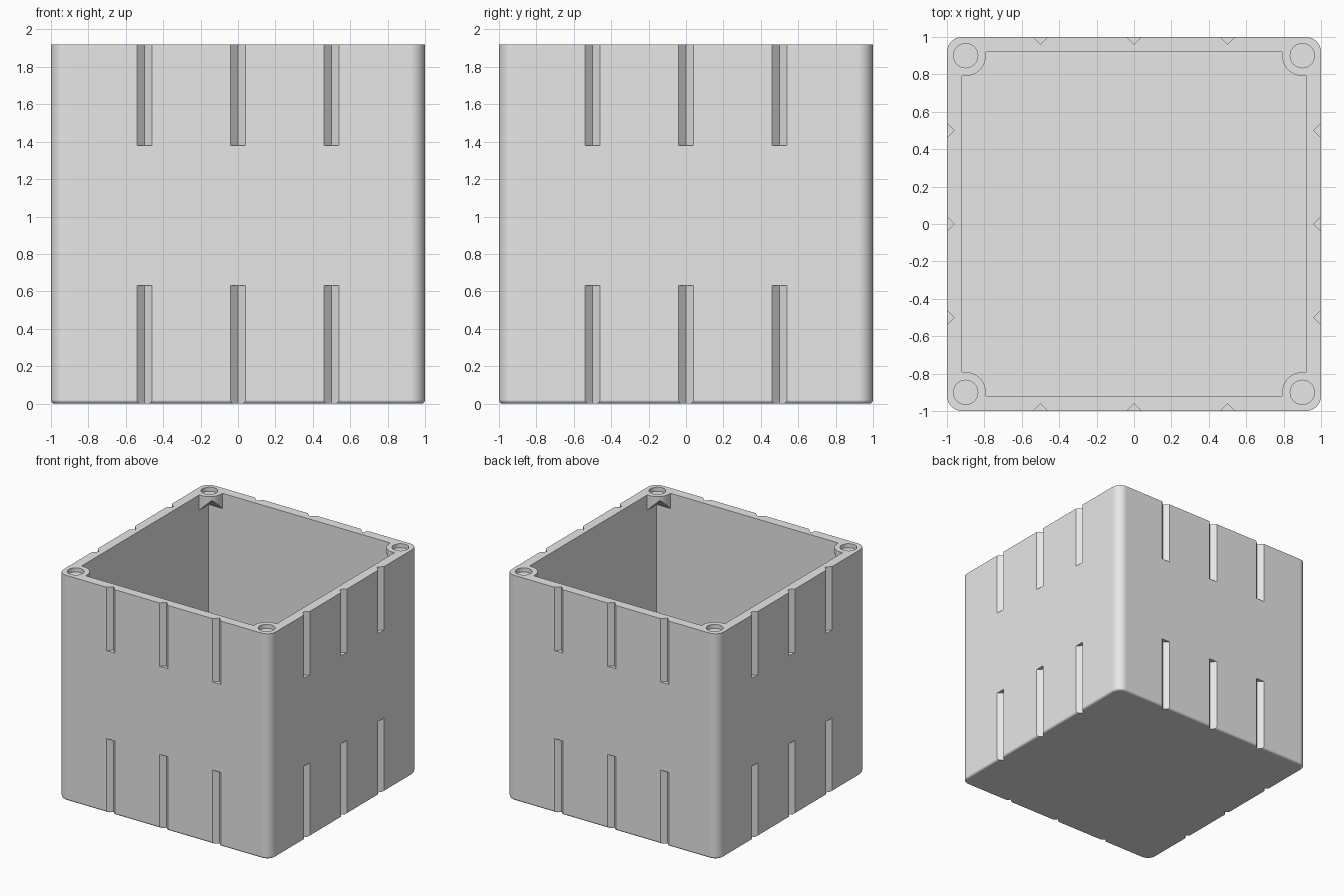
import bpy
import bmesh
from math import sin, cos, pi, radians
from mathutils import Matrix

HEIGHT = 1.92
WALL = 0.08
INNER = 1 - WALL
FLOOR = 0.08
BOSS_AT = 0.9         # screw boss centre on both axes
BOSS_R = 0.108
BOSS_BASE = 1.79      # where the boss supports leave the walls
HOLE_R = 0.065
HOLE_DEPTH = 0.035

cube = bpy.data.objects.get("Cube")
if cube:
    bpy.data.objects.remove(cube, do_unlink=True)

grey = bpy.data.materials.new("light grey plastic")
grey.use_nodes = True
grey.diffuse_color = (0.8, 0.8, 0.8, 1)
grey.node_tree.nodes["Principled BSDF"].inputs["Base Color"].default_value = (0.8, 0.8, 0.8, 1)


def loft(bm, rings):
    """Closed solid through rings of equal point count."""
    loops = [[bm.verts.new(p) for p in ring] for ring in rings]
    for a, b in zip(loops, loops[1:]):
        for i in range(len(a)):
            j = (i + 1) % len(a)
            bm.faces.new((a[i], a[j], b[j], b[i]))
    bm.faces.new(loops[0][::-1])
    bm.faces.new(loops[-1])


def prism(bm, outline, z0, z1):
    loft(bm, [[(x, y, z) for x, y in outline] for z in (z0, z1)])


def square(half, z):
    return [(-half, -half, z), (half, -half, z), (half, half, z), (-half, half, z)]


def rounded_square(half, radius, z, steps=8):
    centre = half - radius
    ring = []
    for k, (sx, sy) in enumerate(((1, 1), (-1, 1), (-1, -1), (1, -1))):
        for i in range(steps + 1):
            a = (k + i / steps) * pi / 2
            ring.append((sx * centre + radius * cos(a), sy * centre + radius * sin(a), z))
    return ring


def turned(outline, quarter):
    turn = Matrix.Rotation(quarter * pi / 2, 2)
    return [tuple(turn @ p) for p in map(to_vector, outline)]


def to_vector(p):
    return Matrix(((p[0], 0), (p[1], 0))).col[0].copy()


def finish(bm, name):
    bmesh.ops.recalc_face_normals(bm, faces=bm.faces)
    mesh = bpy.data.meshes.new(name)
    bm.to_mesh(mesh)
    bm.free()
    mesh.materials.append(grey)
    obj = bpy.data.objects.new(name, mesh)
    bpy.context.collection.objects.link(obj)
    return obj


def combine(target, tool, operation):
    """Apply an exact boolean and discard the tool."""
    bpy.context.view_layer.objects.active = target
    mod = target.modifiers.new("combine", "BOOLEAN")
    mod.object, mod.operation, mod.solver = tool, operation, "EXACT"
    bpy.ops.object.modifier_apply(modifier=mod.name)
    bpy.data.objects.remove(tool, do_unlink=True)


# Outer block with rounded corners and a softened bottom edge
bm = bmesh.new()
soft = 0.02
rings = []
for i in range(5):
    t = i / 4 * pi / 2
    inset = soft * (1 - sin(t))
    rings.append(rounded_square(1 - inset, WALL - inset, soft * (1 - cos(t))))
rings.append(rounded_square(1, WALL, HEIGHT + 0.1))
loft(bm, rings)
box = finish(bm, "open_box")

# Inside space
bm = bmesh.new()
loft(bm, [square(INNER, FLOOR), square(INNER, HEIGHT + 0.2)])
combine(box, finish(bm, "cavity_cutter"), "DIFFERENCE")

# Corner screw bosses, sunk into the walls
bm = bmesh.new()
sunk = 0.96
outline = [(BOSS_AT + BOSS_R * cos(pi + i / 16 * pi / 2),
            BOSS_AT + BOSS_R * sin(pi + i / 16 * pi / 2)) for i in range(17)]
outline += [(sunk, BOSS_AT - BOSS_R), (sunk, sunk), (BOSS_AT - BOSS_R, sunk)]
for q in range(4):
    prism(bm, turned(outline, q), BOSS_BASE - 0.03, HEIGHT + 0.05)
bosses = finish(bm, "screw_bosses")

# Sloped undersides of the bosses
bm = bmesh.new()
loft(bm, [square(INNER + 0.05, BOSS_BASE - 0.05), square(INNER - 0.2, BOSS_BASE + 0.2)])
combine(bosses, finish(bm, "slope_cutter"), "DIFFERENCE")
combine(box, bosses, "UNION")

# Level top rim
bm = bmesh.new()
loft(bm, [square(1.2, HEIGHT), square(1.2, HEIGHT + 0.4)])
combine(box, finish(bm, "rim_cutter"), "DIFFERENCE")

# Shallow round sockets and the V grooves on all four walls
bm = bmesh.new()
socket = [(BOSS_AT + HOLE_R * cos(i / 32 * 2 * pi),
           BOSS_AT + HOLE_R * sin(i / 32 * 2 * pi)) for i in range(32)]
for q in range(4):
    prism(bm, turned(socket, q), HEIGHT - HOLE_DEPTH, HEIGHT + 0.1)
    for c in (-0.5, 0, 0.5):
        groove = [(c, 0.96), (c + 0.06, 1.02), (c - 0.06, 1.02)]
        for z0, z1 in ((-0.1, 0.63), (1.38, HEIGHT + 0.1)):
            prism(bm, turned(groove, q), z0, z1)
combine(box, finish(bm, "groove_cutter"), "DIFFERENCE")

# Smooth the rounded edges, keep the rest crisp
bpy.ops.object.select_all(action="DESELECT")
box.select_set(True)
bpy.context.view_layer.objects.active = box
bpy.ops.object.shade_smooth_by_angle(angle=radians(30))
weighted = box.modifiers.new("flat_faces", "WEIGHTED_NORMAL")
weighted.keep_sharp = True
